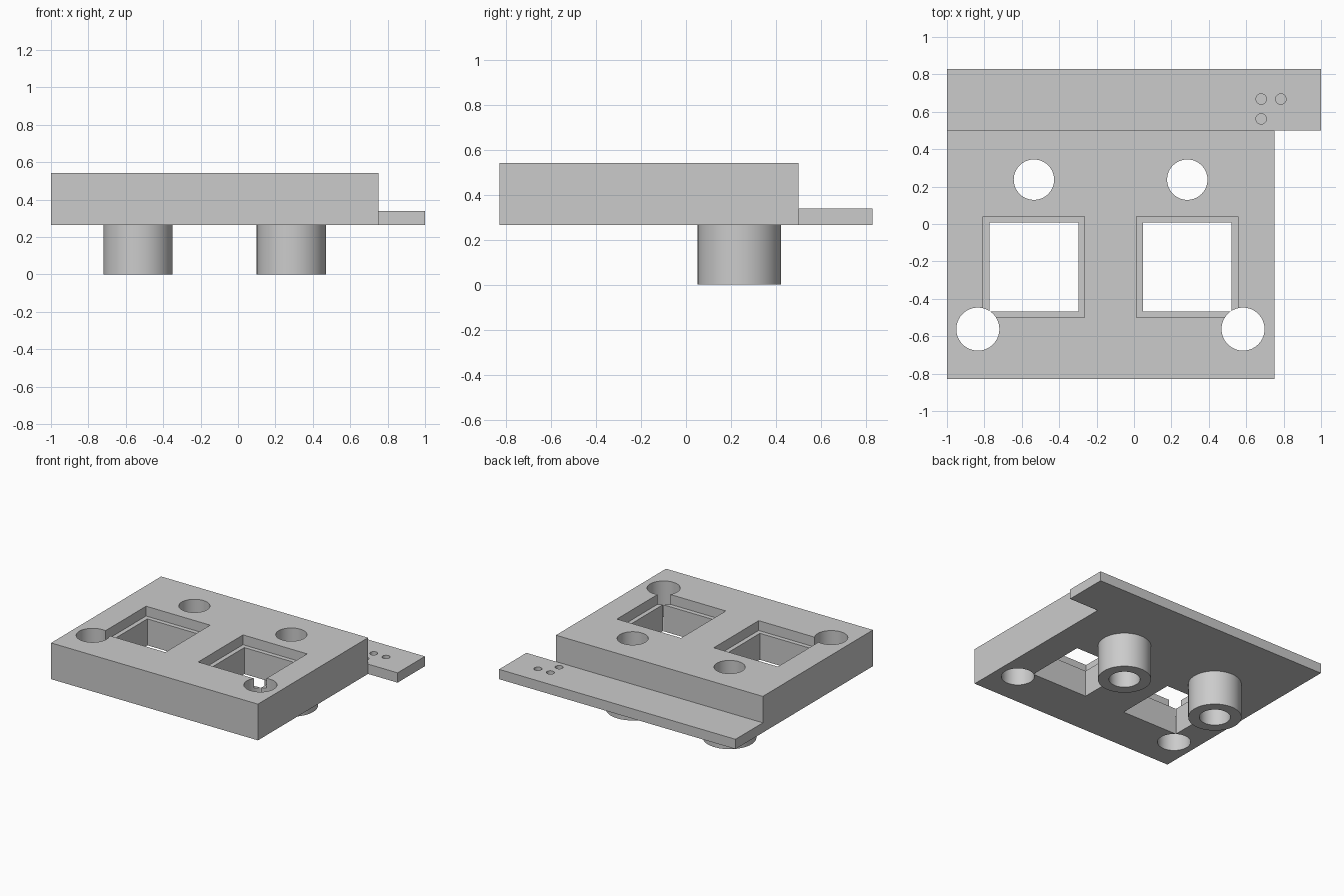
import bpy
import bmesh
from mathutils import Matrix

if "Cube" in bpy.data.objects:
    bpy.data.objects.remove(bpy.data.objects["Cube"], do_unlink=True)

BASE, LEDGE_TOP, TOP = 0.265, 0.34, 0.542   # main heights
COLUMNS = (-0.535, 0.285)                   # x of the two repeated stations

grey = bpy.data.materials.new("plain grey")
grey.use_nodes = True
grey.diffuse_color = (0.6, 0.6, 0.6, 1)
grey.node_tree.nodes["Principled BSDF"].inputs["Base Color"].default_value = (0.6, 0.6, 0.6, 1)


def finish(name, bm):
    mesh = bpy.data.meshes.new(name)
    bm.to_mesh(mesh)
    bm.free()
    mesh.materials.append(grey)
    obj = bpy.data.objects.new(name, mesh)
    bpy.context.collection.objects.link(obj)
    return obj


def box(name, x0, x1, y0, y1, z0, z1):
    bm = bmesh.new()
    place = Matrix.Translation(((x0 + x1) / 2, (y0 + y1) / 2, (z0 + z1) / 2))
    size = Matrix.Diagonal((x1 - x0, y1 - y0, z1 - z0, 1))
    bmesh.ops.create_cube(bm, size=1, matrix=place @ size)
    return finish(name, bm)


def cylinder(name, x, y, radius, z0, z1, sides=64):
    bm = bmesh.new()
    bmesh.ops.create_cone(bm, cap_ends=True, segments=sides, radius1=radius,
                          radius2=radius, depth=z1 - z0,
                          matrix=Matrix.Translation((x, y, (z0 + z1) / 2)))
    return finish(name, bm)


def activate(obj):
    bpy.ops.object.select_all(action="DESELECT")
    obj.select_set(True)
    bpy.context.view_layer.objects.active = obj


def cut(target, cutter):
    mod = target.modifiers.new("cut", "BOOLEAN")
    mod.operation = "DIFFERENCE"
    mod.solver = "EXACT"
    mod.object = cutter
    activate(target)
    bpy.ops.object.modifier_apply(modifier=mod.name)
    bpy.data.objects.remove(cutter, do_unlink=True)


# Main block and thin rear ledge
block = box("mounting_block", -1, 0.75, -0.83, 0.5, BASE, TOP)
ledge = box("rear_ledge", -1, 1, 0.5, 0.83, BASE, LEDGE_TOP)
parts = [block, ledge]

for side, x in zip(("right", "left"), COLUMNS):
    # Stepped square window: wide shallow recess over a narrower opening
    for half, z0 in ((0.271, TOP - 0.075), (0.237, 0.1)):
        cut(block, box("window_cutter", x - half, x + half,
                       -0.23 - half, -0.23 + half, z0, 0.8))
    # Round bore through the block and the hollow standoff beneath it
    standoff = cylinder(side + "_standoff", x, 0.237, 0.185, 0, BASE)
    for part in (block, standoff):
        cut(part, cylinder("bore_cutter", x, 0.237, 0.108, -0.2, 0.8))
    parts.append(standoff)

# Corner screw holes that break into the windows
for x in (-0.835, 0.583):
    cut(block, cylinder("screw_cutter", x, -0.562, 0.115, 0, 0.8))

# Small blind holes in the ledge
for x, y in ((0.68, 0.668), (0.785, 0.668), (0.68, 0.562)):
    cut(ledge, cylinder("pin_cutter", x, y, 0.028, LEDGE_TOP - 0.045, 0.5, 32))

for part in parts:
    activate(part)
    bpy.ops.object.shade_smooth_by_angle()
